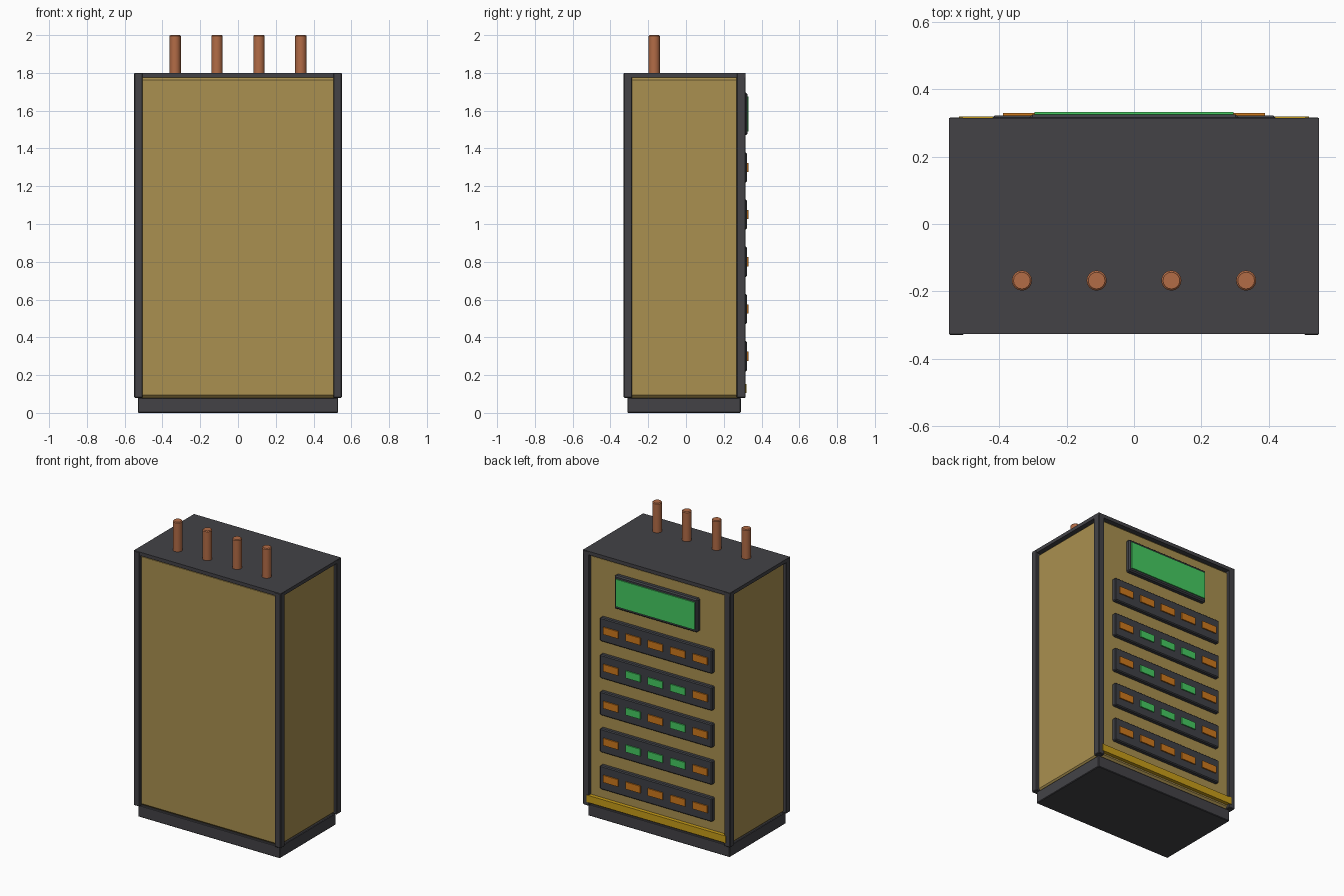
import bpy
import math

cube = bpy.data.objects.get("Cube")
if cube:
    bpy.data.objects.remove(cube, do_unlink=True)


def material(name, r, g, b):
    m = bpy.data.materials.new(name)
    m.use_nodes = True
    m.diffuse_color = (r, g, b, 1)
    m.node_tree.nodes["Principled BSDF"].inputs["Base Color"].default_value = (r, g, b, 1)
    return m


charcoal = material("charcoal", 0.056, 0.055, 0.062)
slate = material("slate", 0.05, 0.052, 0.061)
brass = material("brass_panel", 0.40, 0.28, 0.08)
copper = material("copper", 0.45, 0.15, 0.062)
green = material("signal_green", 0.06, 0.60, 0.12)
orange = material("signal_orange", 0.62, 0.19, 0.012)
yellow = material("yellow", 0.58, 0.34, 0.01)


def finish(obj, name, mat, bevel):
    obj.name = name
    obj.data.materials.append(mat)
    if bevel:
        mod = obj.modifiers.new("edge", "BEVEL")
        mod.width = bevel
        mod.segments = 1
        mod.limit_method = "ANGLE"
    return obj


def box(name, x, y, z, mat, bevel=0.0):
    """Box given by its low and high limits along each axis."""
    limits = (x, y, z)
    bpy.ops.mesh.primitive_cube_add(size=1, location=[(a + b) / 2 for a, b in limits])
    obj = bpy.context.object
    obj.scale = [b - a for a, b in limits]
    bpy.ops.object.transform_apply(location=False, rotation=False, scale=True)
    return finish(obj, name, mat, bevel)


# Cabinet: plinth, recessed panels, corner posts and lid
box("plinth", (-0.53, 0.53), (-0.31, 0.29), (0, 0.08), charcoal, 0.004)
box("body_panels", (-0.53, 0.53), (-0.31, 0.295), (0.08, 1.778), brass, 0.015)
for side, x in (("right", (-0.55, -0.505)), ("left", (0.505, 0.55))):
    for end, y in (("front", (-0.33, -0.285)), ("back", (0.268, 0.316))):
        box(f"{end}_{side}_post", x, y, (0.08, 1.8), charcoal, 0.004)
box("lid", (-0.549, 0.549), (-0.327, 0.315), (1.776, 1.8), charcoal)

# Copper pipes on the lid
for i in range(4):
    bpy.ops.mesh.primitive_cylinder_add(
        vertices=16, radius=0.03, depth=0.21, location=((i - 1.5) * 0.222, -0.168, 1.895))
    pipe = finish(bpy.context.object, f"pipe_{i + 1}", copper, 0.005)
    bpy.ops.object.shade_smooth_by_angle(angle=math.radians(30))

# Display on the back
box("display_bezel", (-0.31, 0.31), (0.28, 0.325), (1.47, 1.695), slate, 0.008)
box("display_screen", (-0.295, 0.295), (0.31, 0.332), (1.49, 1.675), green)

# Rows of indicator lights, G for green and O for orange
for r, pattern in enumerate(("OOOOO", "OGGGO", "OGOGO", "OGGGO", "OOOOO")):
    z = 1.3 - r * 0.25
    box(f"light_row_{r + 1}", (-0.42, 0.42), (0.28, 0.322), (z - 0.08, z + 0.08), slate, 0.006)
    for c, key in enumerate(pattern):
        x = (c - 2) * 0.167
        box(f"light_{r + 1}_{c + 1}", (x - 0.055, x + 0.055), (0.31, 0.33),
            (z - 0.024, z + 0.024), green if key == "G" else orange)

# Yellow strip at the foot of the back
box("warning_strip", (-0.52, 0.52), (0.285, 0.32), (0.105, 0.153), yellow)
